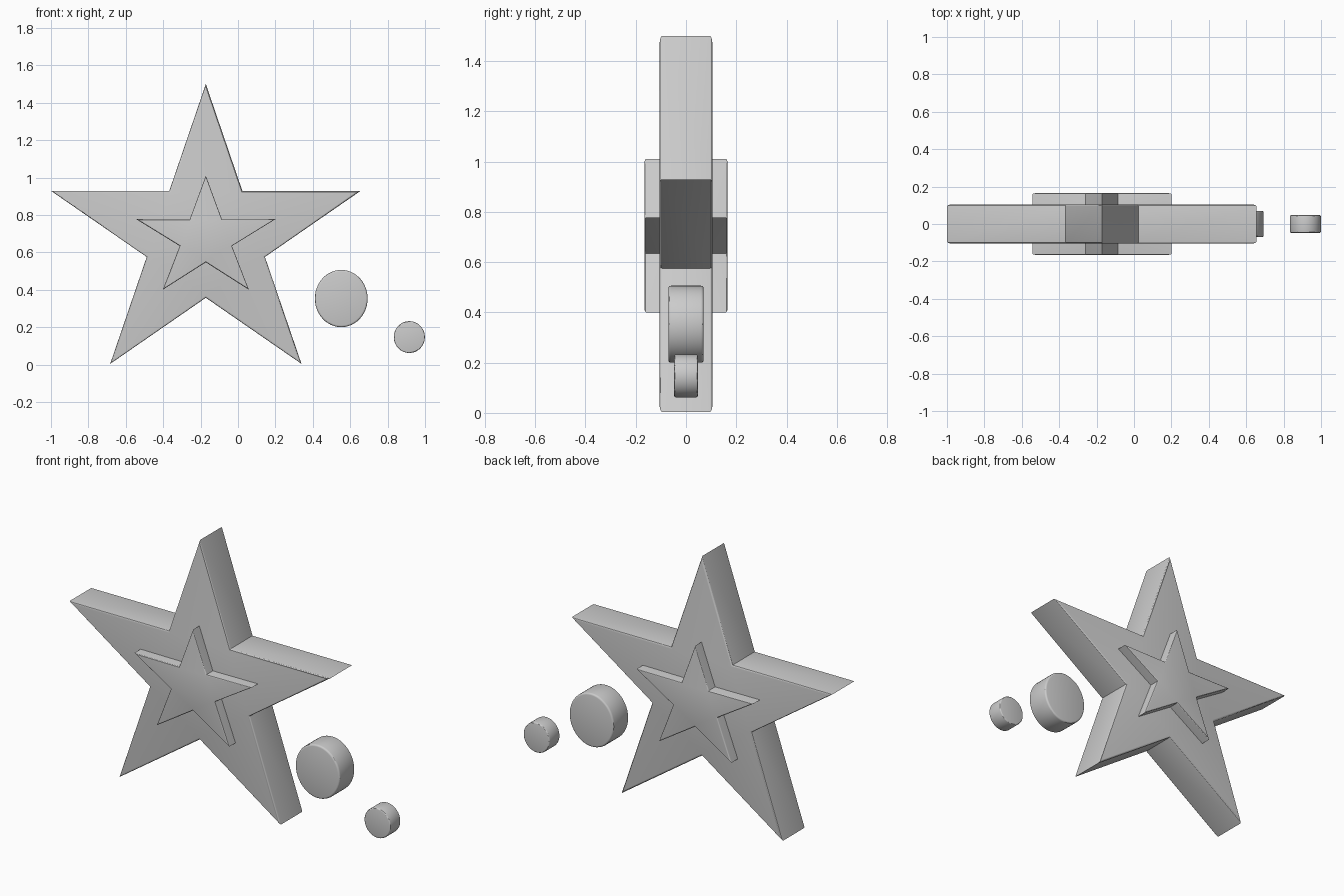
import bpy, bmesh
from math import sin, cos, pi

if "Cube" in bpy.data.objects:
    bpy.data.objects.remove(bpy.data.objects["Cube"])


def prism(name, outline, half_depth, bevel):
    """Extrude an x-z outline along y and round its front and back rims."""
    bm = bmesh.new()
    front = bm.faces.new([bm.verts.new((x, -half_depth, z)) for x, z in outline])
    ext = bmesh.ops.extrude_face_region(bm, geom=[front], use_keep_orig=True)
    verts = [g for g in ext["geom"] if isinstance(g, bmesh.types.BMVert)]
    bmesh.ops.translate(bm, verts=verts, vec=(0, 2 * half_depth, 0))
    bmesh.ops.recalc_face_normals(bm, faces=bm.faces[:])
    rims = [e for e in bm.edges if abs(e.verts[0].co.y - e.verts[1].co.y) < 1e-5]
    bmesh.ops.bevel(bm, geom=rims, offset=bevel, offset_type='OFFSET',
                    segments=3, profile=0.5, affect='EDGES')
    bmesh.ops.recalc_face_normals(bm, faces=bm.faces[:])
    mesh = bpy.data.meshes.new(name)
    bm.to_mesh(mesh)
    bm.free()
    obj = bpy.data.objects.new(name, mesh)
    bpy.context.collection.objects.link(obj)
    bpy.ops.object.select_all(action='DESELECT')
    obj.select_set(True)
    bpy.context.view_layer.objects.active = obj
    bpy.ops.object.shade_smooth_by_angle(angle=pi / 6)
    return obj


def star(cx, cz, rx, rz, inner):
    pts = []
    for i in range(10):
        k = inner if i % 2 else 1.0
        a = i * pi / 5
        pts.append((cx + rx * k * sin(a), cz + rz * k * cos(a)))
    return pts


def oval(cx, cz, rx, rz, n=48):
    return [(cx + rx * sin(2 * pi * i / n), cz + rz * cos(2 * pi * i / n))
            for i in range(n)]


# Main star and the raised star showing on both faces
prism("star_body", star(-0.172, 0.673, 0.87, 0.827, 0.382), 0.105, 0.01)
prism("raised_star", star(-0.172, 0.673, 0.391, 0.337, 0.375), 0.165, 0.006)

# Two loose round discs trailing to the right
prism("large_disc", oval(0.552, 0.353, 0.141, 0.153), 0.07, 0.01)
prism("small_disc", oval(0.916, 0.147, 0.083, 0.085), 0.047, 0.006)
